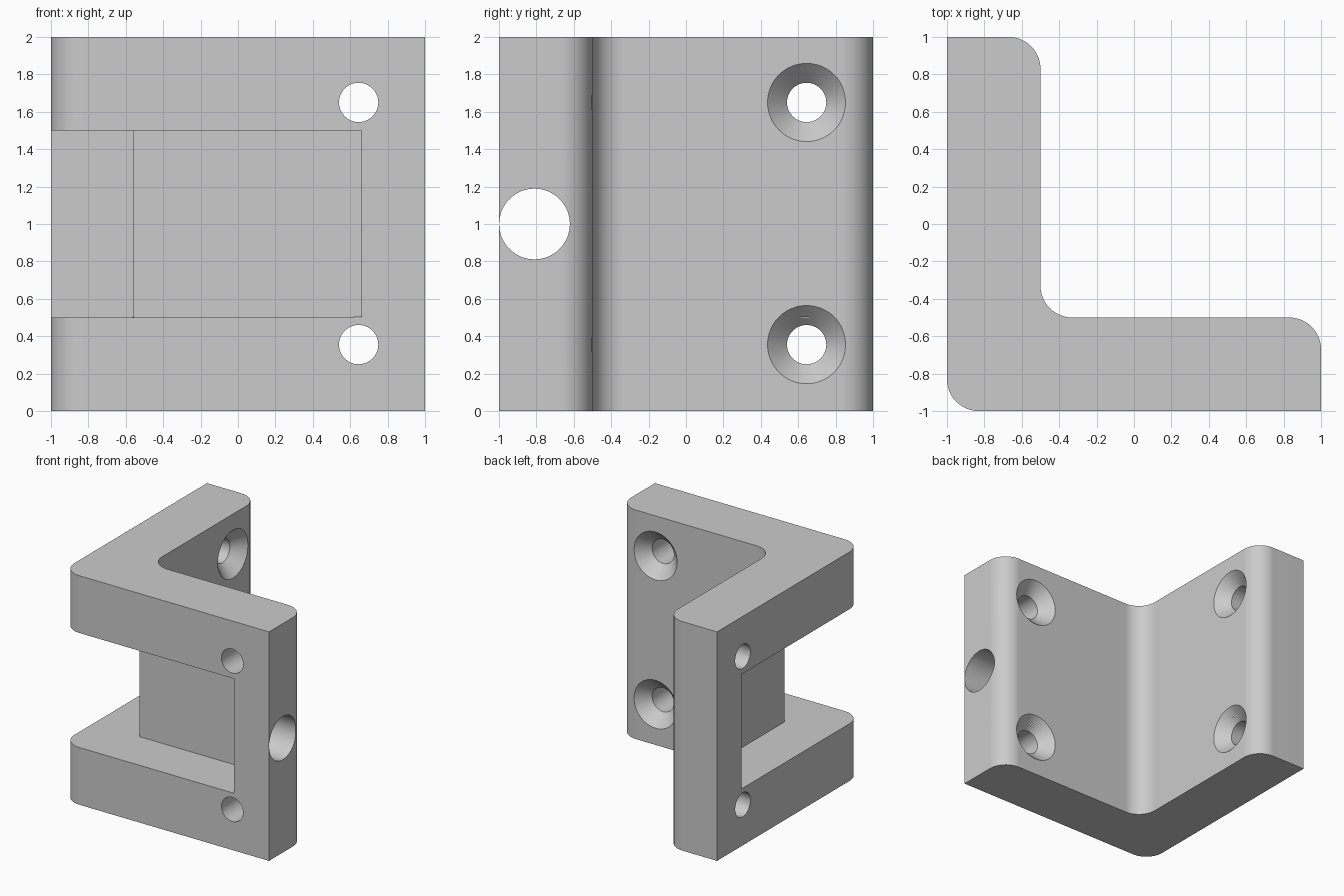
import bpy, bmesh, math
from mathutils import Matrix, Vector

cube = bpy.data.objects.get("Cube")
if cube:
    bpy.data.objects.remove(cube, do_unlink=True)

grey = bpy.data.materials.new("plain grey")
grey.use_nodes = True
colour = (0.6, 0.6, 0.6, 1)
grey.diffuse_color = colour
grey.node_tree.nodes["Principled BSDF"].inputs["Base Color"].default_value = colour

FILLET = 0.17
POCKET_WALL = -0.56
POCKET_END = 0.66
HOLE_POS = 0.645


def make_object(name, bm):
    bmesh.ops.recalc_face_normals(bm, faces=bm.faces)
    mesh = bpy.data.meshes.new(name)
    bm.to_mesh(mesh)
    bm.free()
    mesh.materials.append(grey)
    obj = bpy.data.objects.new(name, mesh)
    bpy.context.collection.objects.link(obj)
    return obj


def prism(name, outline, z0, z1, rounded=()):
    """Extrude an outline upward, rounding the listed upright edges."""
    bm = bmesh.new()
    face = bm.faces.new([bm.verts.new((x, y, z0)) for x, y in outline])
    ext = bmesh.ops.extrude_face_region(bm, geom=[face])
    top = [g for g in ext["geom"] if isinstance(g, bmesh.types.BMVert)]
    bmesh.ops.translate(bm, vec=(0, 0, z1 - z0), verts=top)
    uprights = [e for e in bm.edges
                if abs(e.verts[0].co.z - e.verts[1].co.z) > 0.1
                and any((e.verts[0].co.xy - Vector(p)).length < 0.01 for p in rounded)]
    if uprights:
        bmesh.ops.bevel(bm, geom=uprights, offset=FILLET, segments=12,
                        profile=0.5, affect='EDGES')
    return make_object(name, bm)


def lathe(name, profile, matrix, sides=64):
    """Solid of revolution about local z from (radius, height) pairs."""
    bm = bmesh.new()
    rings = []
    for r, h in profile:
        angles = [2 * math.pi * i / sides for i in range(sides)]
        rings.append([bm.verts.new((r * math.cos(a), r * math.sin(a), h)) for a in angles])
    for low, high in zip(rings, rings[1:]):
        for i in range(sides):
            j = (i + 1) % sides
            bm.faces.new((low[i], low[j], high[j], high[i]))
    bm.faces.new(rings[0])
    bm.faces.new(rings[-1])
    bm.transform(matrix)
    return make_object(name, bm)


# Angle bracket body
bracket = prism("corner_bracket",
                [(-1, -1), (1, -1), (1, -0.5), (-0.5, -0.5), (-0.5, 1), (-1, 1)],
                0, 2, rounded=[(-1, -1), (1, -0.5), (-0.5, -0.5), (-0.5, 1)])

# Pocket wrapping round the outer corner
w, e, out = POCKET_WALL, POCKET_END, -1.2
cutters = [prism("pocket_cutter",
                 [(out, out), (e, out), (e, w), (w, w), (w, e), (out, e)], 0.5, 1.5)]

# Countersunk screw holes, two in each wall, widening toward the inside
screw = [(0.105, -0.7), (0.105, -0.104), (0.209, 0), (0.209, 0.1)]
for z in (0.355, 1.65):
    cutters.append(lathe("screw_cutter_side", screw,
                         Matrix.Translation((-0.5, HOLE_POS, z)) @ Matrix.Rotation(math.pi / 2, 4, 'Y')))
    cutters.append(lathe("screw_cutter_front", screw,
                         Matrix.Translation((HOLE_POS, -0.5, z)) @ Matrix.Rotation(-math.pi / 2, 4, 'X')))

# Cable hole from the right-hand end into the pocket
cutters.append(lathe("cable_hole_cutter", [(0.189, 0.5), (0.189, 1.2)],
                     Matrix.Translation((0, -0.81, 1)) @ Matrix.Rotation(math.pi / 2, 4, 'Y')))

# Cut, then remove the cutters
bpy.context.view_layer.objects.active = bracket
for cutter in cutters:
    mod = bracket.modifiers.new("cut", 'BOOLEAN')
    mod.operation = 'DIFFERENCE'
    mod.solver = 'EXACT'
    mod.object = cutter
    bpy.ops.object.modifier_apply(modifier=mod.name)
    bpy.data.objects.remove(cutter, do_unlink=True)

# Smooth rounds, crisp edges, flat walls
bpy.ops.object.select_all(action='DESELECT')
bracket.select_set(True)
bpy.ops.object.shade_smooth_by_angle(angle=math.radians(30))
normals = bracket.modifiers.new("flat_walls", 'WEIGHTED_NORMAL')
normals.keep_sharp = True
